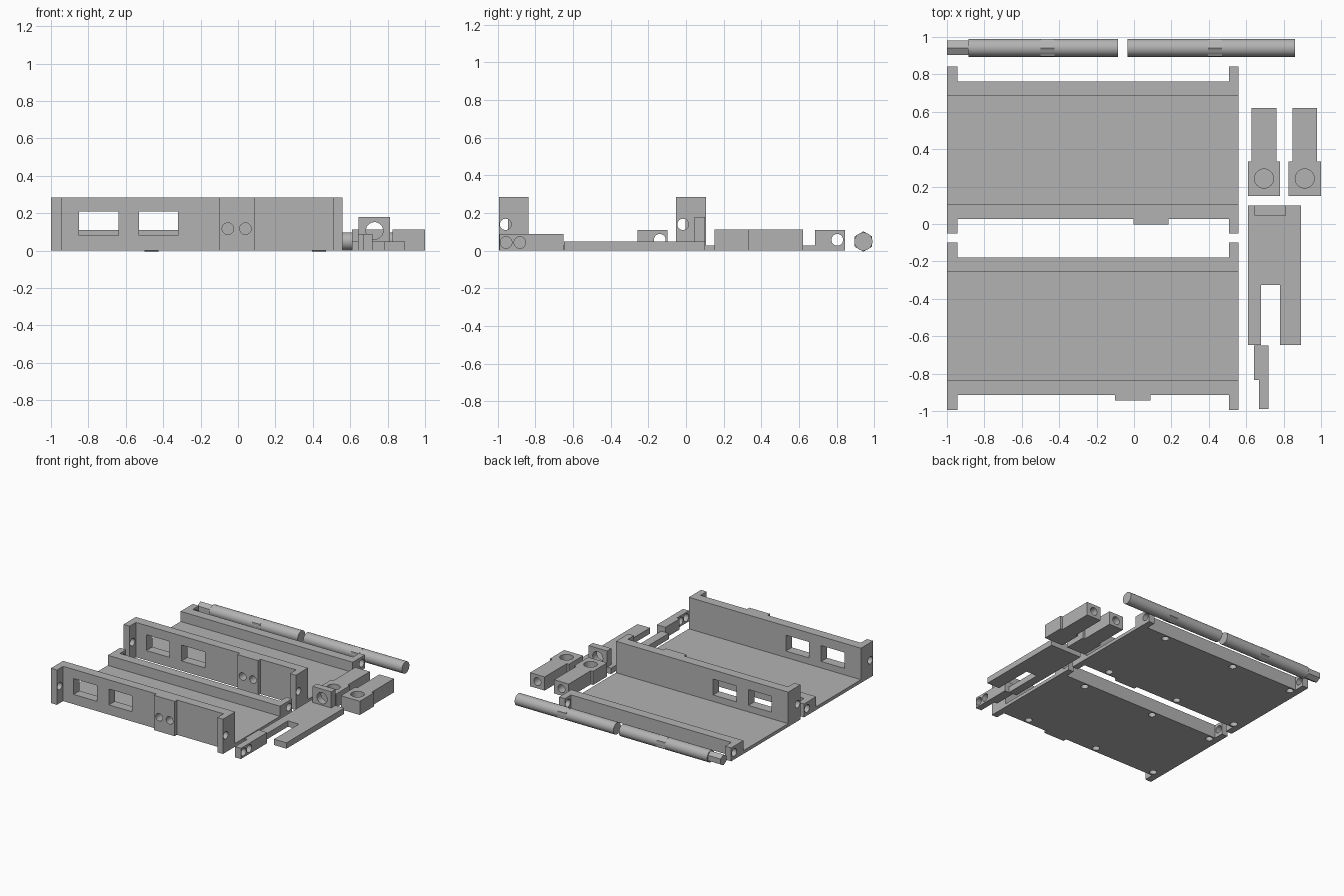
import bpy, bmesh, math
from mathutils import Matrix, Vector

if "Cube" in bpy.data.objects:
    bpy.data.objects.remove(bpy.data.objects["Cube"])

COLOUR = (0.45, 0.45, 0.45, 1)
grey = bpy.data.materials.new("plain_grey")
grey.use_nodes = True
grey.diffuse_color = COLOUR
grey.node_tree.nodes["Principled BSDF"].inputs["Base Color"].default_value = COLOUR

AXIS = {"X": Matrix.Rotation(math.pi / 2, 4, "Y"),
        "Y": Matrix.Rotation(math.pi / 2, 4, "X"),
        "Z": Matrix.Identity(4)}


def finish(name, bm):
    bmesh.ops.recalc_face_normals(bm, faces=bm.faces)
    mesh = bpy.data.meshes.new(name)
    bm.to_mesh(mesh)
    bm.free()
    mesh.materials.append(grey)
    obj = bpy.data.objects.new(name, mesh)
    bpy.context.collection.objects.link(obj)
    return obj


def box(name, x, y, z):
    bm = bmesh.new()
    bmesh.ops.create_cube(bm, size=1)
    for v in bm.verts:
        v.co = [(a + b) / 2 + c * (b - a) for (a, b), c in zip((x, y, z), v.co)]
    return finish(name, bm)


def rod(name, centre, axis, radius, length, sides=32):
    bm = bmesh.new()
    bmesh.ops.create_cone(bm, cap_ends=True, segments=sides, radius1=radius,
                          radius2=radius, depth=length,
                          matrix=Matrix.Translation(centre) @ AXIS[axis])
    return finish(name, bm)


def prism(name, outline, axis, start, end):
    """Extrude an outline: (y, z) points along X, or (x, y) points along Z."""
    place = (lambda p: (start, *p)) if axis == "X" else (lambda p: (*p, start))
    bm = bmesh.new()
    face = bm.faces.new([bm.verts.new(place(p)) for p in outline])
    new = bmesh.ops.extrude_face_region(bm, geom=[face])["geom"]
    step = Vector((end - start, 0, 0)) if axis == "X" else Vector((0, 0, end - start))
    bmesh.ops.translate(bm, vec=step,
                        verts=[g for g in new if isinstance(g, bmesh.types.BMVert)])
    return finish(name, bm)


def combine(obj, tools, operation):
    for tool in tools:
        mod = obj.modifiers.new("combine", "BOOLEAN")
        mod.object, mod.operation, mod.solver = tool, operation, "EXACT"
        bpy.context.view_layer.objects.active = obj
        bpy.ops.object.modifier_apply(modifier=mod.name)
        bpy.data.objects.remove(tool)


def smooth(obj):
    bpy.ops.object.select_all(action="DESELECT")
    obj.select_set(True)
    bpy.context.view_layer.objects.active = obj
    bpy.ops.object.shade_smooth_by_angle(angle=math.radians(30))


def tray(name, y0, boss_x):
    """Tray whose tall front wall has its outer face at y0."""
    tall, low, floor, wall, depth, ear = 0.285, 0.11, 0.027, 0.078, 0.735, 0.08
    back = y0 + depth
    body = prism(name, [(y0, 0), (back, 0), (back, low), (back - wall, low),
                        (back - wall, floor), (y0 + wall, floor),
                        (y0 + wall, tall), (y0, tall)], "X", -1, 0.56)
    # end ears and front boss
    adds = [box("boss", (boss_x - 0.094, boss_x + 0.094), (y0 - 0.03, y0 + 0.04), (0, tall))]
    for x in ((-1, -0.945), (0.508, 0.56)):
        adds.append(box("ear", x, (y0 - ear, y0 + 0.04), (0, tall)))
        adds.append(box("ear", x, (back - 0.04, back + ear), (0, low)))
    combine(body, adds, "UNION")
    # windows, ear holes, boss holes and underside holes
    cuts = [box("cut", (x - 0.105, x + 0.105), (y0 - 0.1, y0 + 0.2), (0.08, 0.21))
            for x in (-0.745, -0.425)]
    for x in (-0.972, 0.534):
        cuts.append(rod("cut", (x, y0 - 0.044, 0.14), "X", 0.03, 0.1))
        cuts.append(rod("cut", (x, back + 0.04, 0.058), "X", 0.031, 0.1))
    for x in (boss_x - 0.047, boss_x + 0.047):
        cuts.append(rod("cut", (x, y0 - 0.01, 0.117), "Y", 0.031, 0.1))
    for x in (-0.92, -0.36, 0.3):
        for y in (y0 + 0.04, back - 0.04):
            cuts.append(rod("cut", (x, y, 0), "Z", 0.028, 0.12))
    combine(body, cuts, "DIFFERENCE")
    smooth(body)


tray("rear_tray", 0.028, 0.09)
tray("front_tray", -0.914, -0.007)


# Shafts with hexagonal collars
def shaft(name, start, end, collar):
    y, z = 0.942, 0.049
    smooth(rod(name, ((start + end) / 2, y, z), "X", 0.048, end - start))
    rod(name + "_collar", (collar, y, z), "X", 0.054, 0.075, 6).data.transform(
        Matrix.Translation((0, y, z)) @ Matrix.Rotation(math.pi / 2, 4, "X")
        @ Matrix.Translation((0, -y, -z)))


shaft("left_shaft", -0.035, 0.86, 0.433)
shaft("right_shaft", -0.885, -0.085, -0.463)
tip = rod("right_shaft_hex_tip", (0, 0, 0), "X", 0.044, 0.12, 6)
tip.data.transform(Matrix.Translation((-0.94, 0.942, 0.049))
                   @ Matrix.Rotation(math.pi / 2, 4, "X"))

# Pivot blocks with narrower arms
for name, x in (("inner_pivot_block", 0.695), ("outer_pivot_block", 0.913)):
    outline = []
    for s in (1, -1):
        side = [(x + s * 0.086, 0.15), (x + s * 0.086, 0.333),
                (x + s * 0.066, 0.333), (x + s * 0.066, 0.62)]
        outline += side if s == 1 else side[::-1]
    block = prism(name, outline, "Z", 0, 0.112)
    combine(block, [rod("cut", (x, 0.243, 0.1), "Z", 0.051, 0.16),
                    rod("cut", (x, 0.62, 0.056), "Y", 0.032, 0.3)], "DIFFERENCE")
    smooth(block)

# Forked plate with an upright lug
fork = prism("forked_plate", [(0.61, -0.648), (0.68, -0.648), (0.68, -0.325),
                              (0.78, -0.325), (0.78, -0.648), (0.893, -0.648),
                              (0.893, 0.1), (0.61, 0.1)], "Z", 0, 0.048)
combine(fork, [box("lug", (0.645, 0.813), (0.045, 0.1), (0.01, 0.18))], "UNION")
combine(fork, [rod("cut", (0.73, 0.07, 0.106), "Y", 0.046, 0.2)], "DIFFERENCE")
smooth(fork)

# Small stepped link with two cross holes
link = prism("stepped_link", [(0.667, -0.99), (0.72, -0.99), (0.72, -0.65),
                              (0.642, -0.65), (0.642, -0.835), (0.667, -0.835)],
             "Z", 0, 0.088)
combine(link, [rod("cut", (0.69, y, 0.044), "X", 0.031, 0.2)
               for y in (-0.955, -0.882)], "DIFFERENCE")
smooth(link)
